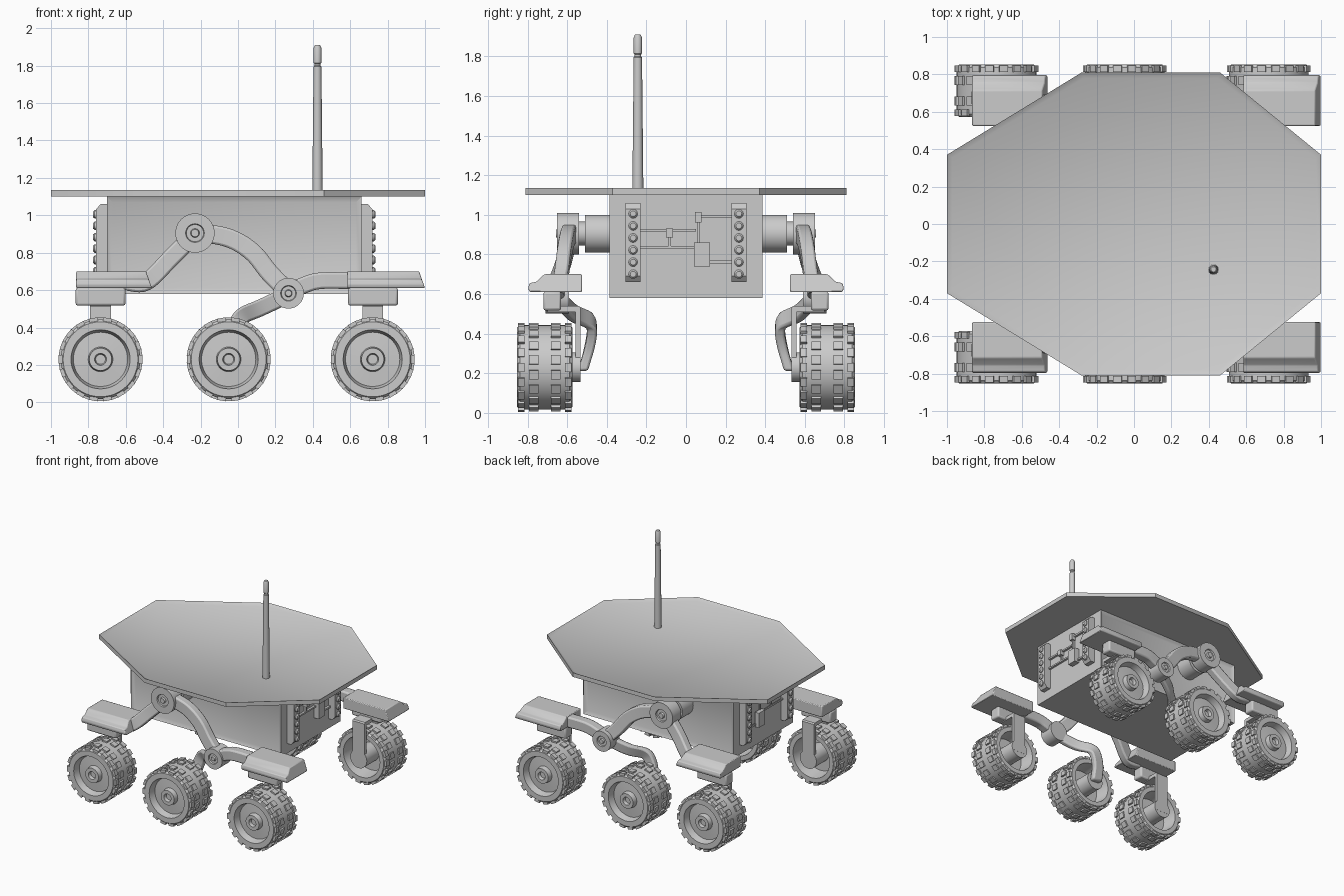
import bpy, bmesh
from math import sin, cos, pi, radians
from mathutils import Matrix, Vector

if "Cube" in bpy.data.objects:
    bpy.data.objects.remove(bpy.data.objects["Cube"])


def finish(name, bm, mirror=False, bevel=0):
    """Turn a bmesh (in world coordinates) into an object, optionally mirrored to +y."""
    bmesh.ops.recalc_face_normals(bm, faces=bm.faces)
    me = bpy.data.meshes.new(name)
    bm.to_mesh(me)
    bm.free()
    me.shade_smooth()
    me.set_sharp_from_angle(angle=radians(35))
    ob = bpy.data.objects.new(name, me)
    bpy.context.collection.objects.link(ob)
    if bevel:
        m = ob.modifiers.new("bevel", 'BEVEL')
        m.width, m.segments, m.limit_method = bevel, 2, 'ANGLE'
    if mirror:
        m = ob.modifiers.new("mirror", 'MIRROR')
        m.use_axis = (False, True, False)
        m.use_mirror_merge = False
    return ob


def add_box(bm, lo, hi):
    lo, hi = Vector(lo), Vector(hi)
    mat = Matrix.Translation((lo + hi) / 2) @ Matrix.Diagonal((*(hi - lo), 1))
    return bmesh.ops.create_cube(bm, size=1, matrix=mat)['verts']


def add_lathe(bm, profile, place, segs=40):
    """Spin (radius, height) pairs; place(a, b, h) maps them to world space."""
    rings = []
    for r, h in profile:
        if r == 0:
            rings.append([bm.verts.new(place(0, 0, h))] * segs)
        else:
            rings.append([bm.verts.new(place(r * cos(2 * pi * i / segs), r * sin(2 * pi * i / segs), h))
                          for i in range(segs)])
    for A, B in zip(rings, rings[1:]):
        for i in range(segs):
            j = (i + 1) % segs
            quad = list(dict.fromkeys([A[i], A[j], B[j], B[i]]))
            bm.faces.new(quad)


def loft(bm, sections):
    """Skin a list of equal-length vertex loops and cap both ends."""
    rows = [[bm.verts.new(p) for p in s] for s in sections]
    n = len(rows[0])
    for A, B in zip(rows, rows[1:]):
        for i in range(n):
            bm.faces.new([A[i], A[(i + 1) % n], B[(i + 1) % n], B[i]])
    bm.faces.new(rows[0])
    bm.faces.new(rows[-1])


def smooth_path(pts, n=6):
    """Catmull-Rom interpolation through the points."""
    P = [Vector(p) for p in pts]
    P = [2 * P[0] - P[1]] + P + [2 * P[-1] - P[-2]]
    out = []
    for a, b, c, d in zip(P, P[1:], P[2:], P[3:]):
        for k in range(n):
            t = k / n
            out.append(.5 * (2 * b + (c - a) * t + (2 * a - 5 * b + 4 * c - d) * t * t
                             + (3 * b - a - 3 * c + d) * t ** 3))
    return out + [P[-2]]


def arm(name, pts, w, thick, n=6):
    """Flat bar following a path, its width lying in the xz plane."""
    path = smooth_path(pts, n)
    secs = []
    for i, p in enumerate(path):
        t = path[min(i + 1, len(path) - 1)] - path[max(i - 1, 0)]
        s = Vector((-t.z, 0, t.x)).normalized() * w / 2
        y = Vector((0, thick / 2, 0))
        secs.append([p + s + y, p + s - y, p - s - y, p - s + y])
    bm = bmesh.new()
    loft(bm, secs)
    finish(name, bm, True, .012)


# solar deck: octagonal slab with a raised rim
bm = bmesh.new()
half = [(-1, -.37), (-.28, -.81), (.46, -.81), (1, -.37)]
outline = half + [(x, -y) for x, y in reversed(half)]
loft(bm, [[(x, y, z) for x, y in outline] for z in (1.1, 1.135)])
bm.normal_update()
top = max(bm.faces, key=lambda f: f.calc_center_median().z)
bmesh.ops.recalc_face_normals(bm, faces=bm.faces)
bmesh.ops.inset_region(bm, faces=[top], thickness=.032)
bmesh.ops.translate(bm, verts=top.verts, vec=(0, 0, -.018))
finish("solar_deck", bm)

# body box with framed side panels
bm = bmesh.new()
add_box(bm, (-.7, -.385, .58), (.66, .385, 1.1))
bm.normal_update()
for f in [f for f in bm.faces if abs(f.normal.y) > .9]:
    d = -.015 * f.normal.y
    bmesh.ops.inset_region(bm, faces=[f], thickness=.043)
    bmesh.ops.translate(bm, verts=f.verts, vec=(0, d, 0))
finish("body", bm)

# antenna
bm = bmesh.new()
add_lathe(bm, [(0, 1.11), (.028, 1.11), (.021, 1.795), (.017, 1.8), (.017, 1.81), (.021, 1.815),
               (.021, 1.895), (.014, 1.91), (0, 1.91)],
          lambda a, b, h: (.425 + a, -.243 + b, h), 16)
finish("antenna", bm)

# end equipment: stud strips, boxes and pipes at both ends of the body
for label, x0, s in (("right", .66, 1), ("left", -.7, -1)):
    bm = bmesh.new()
    prof = [(-.01, .66), (.035, .66), (.06, .69), (.06, 1.03), (.035, 1.06), (-.01, 1.06)]
    loft(bm, [[(x0 + s * d, y, z) for d, z in prof] for y in (-.305, -.23)])
    for k in range(6):
        add_lathe(bm, [(.023, .055), (.023, .066), (.015, .075), (0, .075)],
                  lambda a, b, h: (x0 + s * h, -.267 + a, .70 + .061 * k + b), 12)
    finish(label + "_stud_strip", bm, True)
    bm = bmesh.new()
    for y0, y1, z0, z1, d in ((.04, .12, .74, .86, .045), (.045, .077, .96, 1.015, .035),
                              (-.1, -.065, .885, .93, .035),
                              (-.235, .05, .915, .928, .018), (-.235, .05, .83, .843, .018),
                              (-.088, -.076, .84, .89, .018), (.055, .067, .86, .96, .018),
                              (.07, .235, .985, 1.0, .018), (.12, .235, .755, .77, .018)):
        add_box(bm, (x0 - .01, y0, z0), (x0 + s * d, y1, z1))
    finish(label + "_pipes", bm)

# suspension pivots (built on the -y side, mirrored)
bm = bmesh.new()
add_lathe(bm, [(0, -.37), (.095, -.37), (.095, -.51), (.06, -.51), (.06, -.54), (.105, -.54), (.105, -.65),
               (.05, -.65), (.046, -.64), (.024, -.64), (.02, -.655), (0, -.655)],
          lambda a, b, h: (-.23 + a, h, .905 + b))
finish("main_pivot", bm, True)
bm = bmesh.new()
add_lathe(bm, [(0, -.59), (.082, -.59), (.082, -.71), (.042, -.71), (.038, -.70), (.02, -.70), (.016, -.713),
               (0, -.713)],
          lambda a, b, h: (.27 + a, h, .583 + b))
finish("lower_pivot", bm, True)

# suspension arms
arm("rear_arm", [(-.23, -.585, .9), (-.36, -.615, .77), (-.49, -.66, .645), (-.6, -.66, .645)], .095, .07)
arm("rocker_arm", [(-.2, -.585, .91), (-.04, -.6, .875), (.08, -.615, .80), (.17, -.63, .69), (.27, -.65, .59)],
    .1, .07)
arm("front_arm", [(.27, -.65, .59), (.35, -.655, .625), (.44, -.66, .65), (.62, -.66, .65)], .088, .08)
arm("middle_arm", [(.27, -.64, .575), (.12, -.57, .505), (.03, -.49, .465), (-.01, -.475, .41),
                   (-.04, -.49, .32), (-.05, -.52, .215)], .09, .05)

# fenders, steering boxes and wheel brackets on the four corner wheels
fender = [(-.79, .61), (-.797, .63), (-.79, .655), (-.755, .662), (-.715, .7), (-.525, .7), (-.525, .61)]
for label, wx, bx, x0, x1 in (("rear", -.735, -.735, -.865, -.46), ("front", .72, .722, .585, 1.0)):
    bm = bmesh.new()
    loft(bm, [[(x0, y, z) for y, z in fender],
              [(x1 - .35 * (z - .61), y, z) for y, z in fender]])
    finish(label + "_fender", bm, True, .006)
    bm = bmesh.new()
    add_box(bm, (bx - .133, -.72, .517), (bx + .133, -.63, .612))
    finish(label + "_steering_box", bm, True, .012)
    bm = bmesh.new()
    plate = [(-.7, .54), (-.54, .54), (-.532, .53), (-.532, .2), (-.558, .2), (-.558, .51), (-.7, .51)]
    loft(bm, [[(x, y, z) for y, z in plate] for x in (wx - .055, wx + .055)])
    finish(label + "_wheel_bracket", bm, True)

# wheels: turned rim with hub, inner axle and raised tread pads
rim = [(0, .245), (.026, .245), (.032, .27), (.06, .27), (.066, .23), (.145, .225), (.158, .28), (.2, .28),
       (.213, .265), (.213, .015), (.2, 0), (.165, 0), (.15, .12), (.075, .12), (.075, -.04), (0, -.04)]
for label, wx in (("rear", -.735), ("middle", -.05), ("front", .72)):
    bm = bmesh.new()
    add_lathe(bm, rim, lambda a, b, h: (wx + a, -.573 - h, .23 + b), 48)
    finish(label + "_wheel", bm, True)
    bm = bmesh.new()
    for row, (h, width) in enumerate(((.022, .034), (.085, .048), (.195, .048), (.258, .034))):
        for k in range(18):
            ang = 2 * pi * (k + .5 * (row in (0, 3))) / 18
            mat = (Matrix.Translation((wx, -.573 - h, .23)) @ Matrix.Rotation(ang, 4, 'Y')
                   @ Matrix.Translation((0, 0, .214)) @ Matrix.Diagonal((.045, width, .02, 1)))
            bmesh.ops.create_cube(bm, size=1, matrix=mat)
    finish(label + "_wheel_treads", bm, True)
